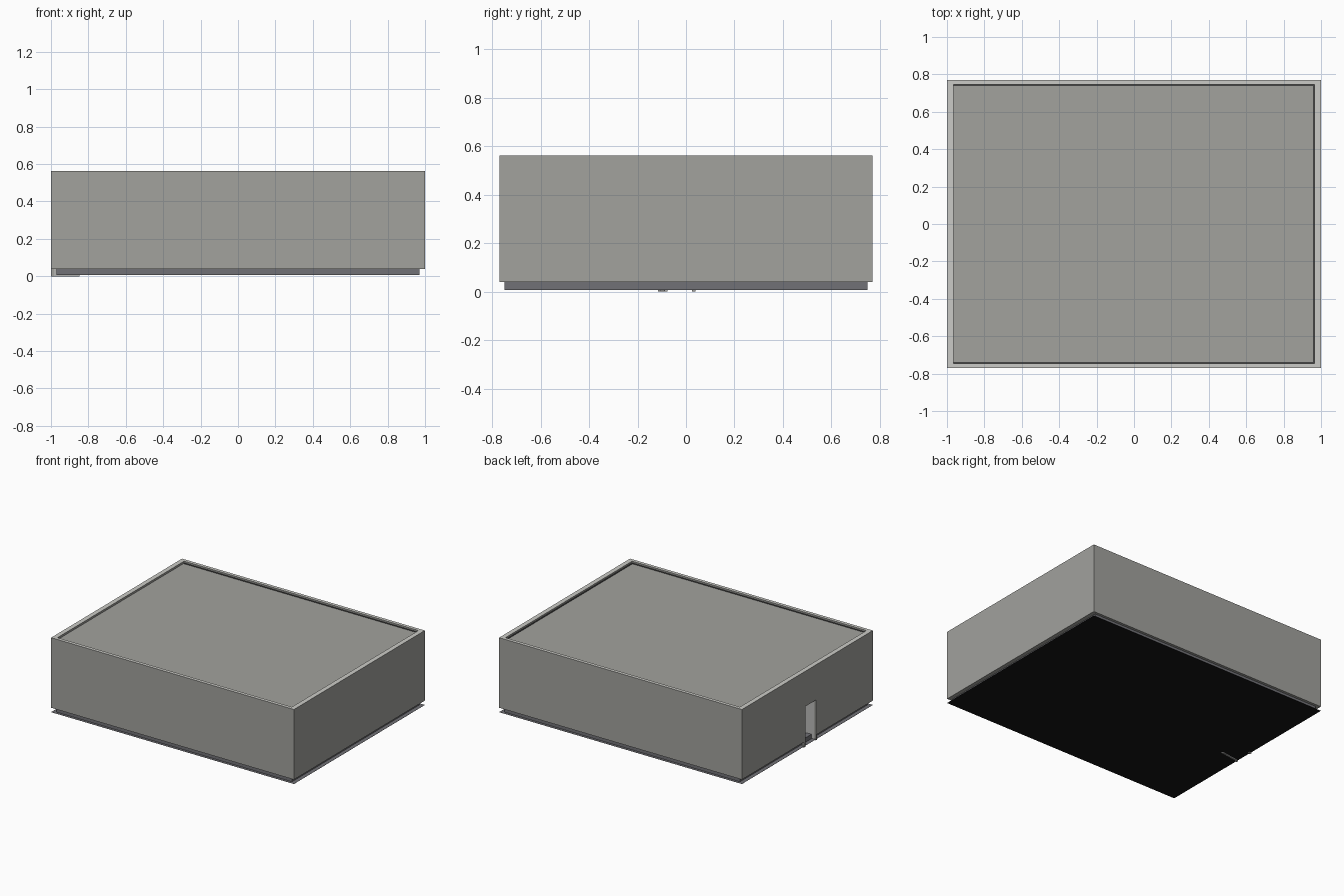
import bpy, bmesh, math
from mathutils import Matrix

if "Cube" in bpy.data.objects:
    bpy.data.objects.remove(bpy.data.objects["Cube"])


def material(name, rgb):
    m = bpy.data.materials.new(name)
    m.diffuse_color = (*rgb, 1)
    m.use_nodes = True
    m.node_tree.nodes["Principled BSDF"].inputs["Base Color"].default_value = m.diffuse_color
    return m


WALL = material("wall_grey", (0.36, 0.36, 0.34))
RIM = material("pale_rim", (0.60, 0.60, 0.57))
PLINTH = material("plinth_grey", (0.165, 0.165, 0.18))
BLACK = material("underside_black", (0.008, 0.008, 0.008))
DARK = material("dark_seam", (0.06, 0.06, 0.06))
DOOR = material("door_grey", (0.48, 0.48, 0.47))


def finish(name, bm, mats):
    bmesh.ops.recalc_face_normals(bm, faces=bm.faces)
    me = bpy.data.meshes.new(name)
    bm.to_mesh(me)
    bm.free()
    ob = bpy.data.objects.new(name, me)
    bpy.context.collection.objects.link(ob)
    for m in mats:
        me.materials.append(m)
    return ob


def box(name, x, y, z, *mats, rule=None):
    """Box from (min, max) pairs; rule(face) picks the material index."""
    bm = bmesh.new()
    bmesh.ops.create_cube(bm, size=1)
    for v in bm.verts:
        v.co = [r[0] if c < 0 else r[1] for c, r in zip(v.co, (x, y, z))]
    bm.normal_update()
    if rule:
        for f in bm.faces:
            f.material_index = rule(f)
    return finish(name, bm, mats)


# Hollow wall ring with pale parapet top
bm = bmesh.new()
loops = []
for hx, hy, z in ((1, 0.77, 0.04), (1, 0.77, 0.562), (0.965, 0.745, 0.562), (0.965, 0.745, 0.04)):
    loops.append([bm.verts.new((sx * hx, sy * hy, z)) for sx, sy in ((-1, -1), (1, -1), (1, 1), (-1, 1))])
for i in range(4):
    a, b = loops[i], loops[(i + 1) % 4]
    for j in range(4):
        k = (j + 1) % 4
        f = bm.faces.new((a[j], a[k], b[k], b[j]))
        f.material_index = 1 if i == 1 else 0
walls = finish("walls", bm, [WALL, RIM])

# Doorway cut through the left wall
cutter = box("doorway_cutter", (-1.1, -0.9), (-0.115, 0.04), (-0.1, 0.315), WALL)
cutter.hide_render = True
mod = walls.modifiers.new("doorway", "BOOLEAN")
mod.operation = "DIFFERENCE"
mod.solver = "EXACT"
mod.object = cutter
bpy.context.view_layer.objects.active = walls
bpy.ops.object.modifier_apply(modifier=mod.name)
bpy.data.objects.remove(cutter)

# Recessed roof deck and its dark seam along three sides
box("roof_deck", (-0.965, 0.965), (-0.745, 0.745), (0.52, 0.547), WALL)
box("roof_seam_right", (0.957, 0.965), (-0.745, 0.745), (0.545, 0.55), DARK)
for side, s in (("front", -1), ("back", 1)):
    ys = sorted((s * 0.737, s * 0.745))
    box("roof_seam_" + side, (-0.965, 0.965), ys, (0.545, 0.55), DARK)

# Inset plinth and thin ground sheet, black underneath
box("plinth", (-0.97, 0.97), (-0.75, 0.75), (0.008, 0.041), PLINTH)
box("base_sheet", (-1, 1), (-0.77, 0.77), (0.007, 0.008), PLINTH, BLACK,
    rule=lambda f: 1 if f.normal.z < -0.5 else 0)

# Door frame
for side, y in (("near", -0.115), ("far", 0.025)):
    box("door_jamb_" + side, (-1.0, -0.985), (y, y + 0.015), (0, 0.315), WALL)
box("door_lintel", (-1.0, -0.985), (-0.115, 0.04), (0.3, 0.315), WALL)

# Door leaf standing open into the building, hinged on the near jamb
leaf = box("door_leaf", (0, 0.14), (0, 0.012), (0, 0.3), DOOR)
leaf.data.transform(Matrix.Translation((-0.985, -0.108, 0)) @ Matrix.Rotation(math.radians(8), 4, "Z"))
